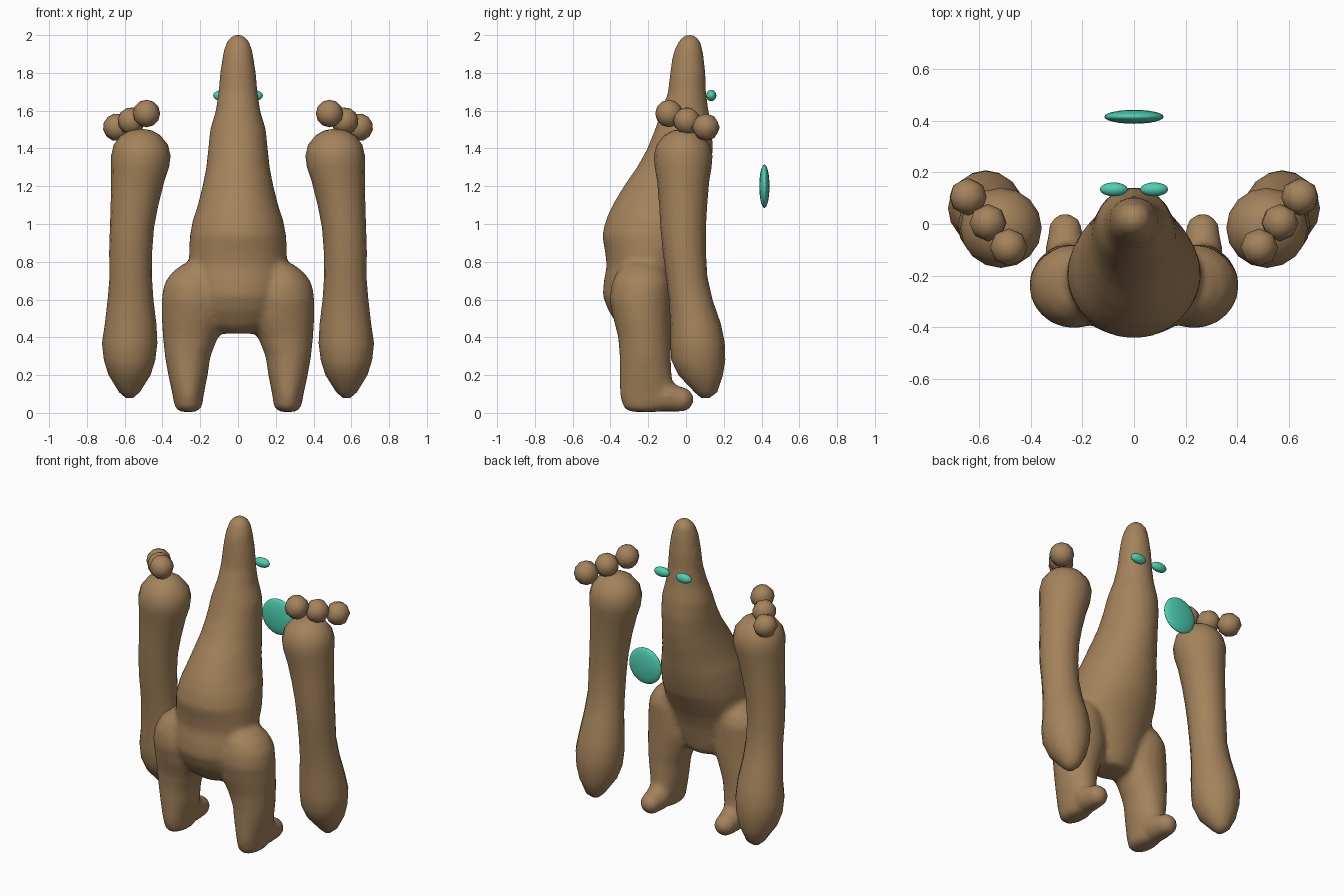
import bpy, bmesh, math
from mathutils import Matrix


def material(name, colour):
    m = bpy.data.materials.new(name)
    m.diffuse_color = (*colour, 1)
    return m


BROWN = material("warm brown", (0.37, 0.225, 0.105))
TEAL = material("teal", (0.075, 0.62, 0.44))


def finish(name, bm, mat):
    bmesh.ops.recalc_face_normals(bm, faces=bm.faces)
    for f in bm.faces:
        f.smooth = True
    me = bpy.data.meshes.new(name)
    bm.to_mesh(me)
    bm.free()
    me.materials.append(mat)
    ob = bpy.data.objects.new(name, me)
    bpy.context.collection.objects.link(ob)
    return ob


def loft(bm, rings, n):
    """Skin level ellipses given as (z, x min, x max, y min, y max)."""
    loops = []
    for z, x0, x1, y0, y1 in rings:
        cx, cy, rx, ry = (x0 + x1) / 2, (y0 + y1) / 2, (x1 - x0) / 2, (y1 - y0) / 2
        loops.append([bm.verts.new((cx + rx * math.cos(i * math.tau / n),
                                    cy + ry * math.sin(i * math.tau / n), z)) for i in range(n)])
    for a, b in zip(loops, loops[1:]):
        for i in range(n):
            j = (i + 1) % n
            bm.faces.new((a[i], a[j], b[j], b[i]))
    bm.faces.new(loops[0][::-1])
    bm.faces.new(loops[-1])


def ball(bm, loc, size, u=16, v=10, turn=None):
    mat = Matrix.Translation(loc) @ Matrix.Diagonal((*size, 1))
    if turn is not None:
        mat = mat @ turn
    bmesh.ops.create_uvsphere(bm, u_segments=u, v_segments=v, radius=1, matrix=mat)


# Torso tapering up into the head: z, half width, front y, back y
bm = bmesh.new()
torso = [(0.42, .10, -.31, -.13), (0.46, .17, -.36, -.11), (0.54, .22, -.41, -.09),
         (0.62, .24, -.442, -.07), (0.70, .25, -.435, -.04), (0.78, .257, -.42, 0),
         (0.86, .26, -.43, .04), (0.94, .255, -.445, .065), (1.02, .24, -.425, .085),
         (1.10, .213, -.39, .10), (1.20, .188, -.33, .12), (1.30, .168, -.26, .135),
         (1.40, .158, -.205, .143), (1.50, .148, -.165, .138), (1.60, .118, -.13, .12),
         (1.70, .104, -.095, .106), (1.80, .095, -.085, .104), (1.90, .08, -.07, .092),
         (1.96, .064, -.045, .08), (1.99, .043, -.022, .06), (2.003, .015, .003, .035)]
loft(bm, [(z, -w, w, y0, y1) for z, w, y0, y1 in torso], 32)

# Legs with thick thighs, and feet pointing backward
leg = [(0.005, .22, .31, -.30, -.13), (0.03, .19, .335, -.335, -.09), (0.10, .18, .348, -.352, -.06),
       (0.20, .16, .37, -.352, -.075), (0.30, .145, .388, -.352, -.08), (0.40, .105, .398, -.36, -.08),
       (0.50, .06, .405, -.385, -.08), (0.60, .06, .405, -.405, -.08), (0.68, .08, .393, -.395, -.08),
       (0.74, .10, .355, -.37, -.10), (0.79, .13, .29, -.33, -.14)]
for s in (-1, 1):
    loft(bm, [(z, s * a, s * b, c, d) for z, a, b, c, d in leg], 24)
    for y, r in ((-.10, .08), (-.06, .072), (-.025, .067)):
        ball(bm, (s * .265, y, r + .004), (r, r, r))
body = finish("body_and_legs", bm, BROWN)
re = body.modifiers.new("merge", 'REMESH')
re.mode = 'VOXEL'
re.voxel_size = 0.018
re.use_smooth_shade = True
sm = body.modifiers.new("soften", 'SMOOTH')
sm.factor = 0.5
sm.iterations = 6

# Arms: detached limbs with a round upper end and swollen lower end
arm = [(0.08, .555, .595, .08, .125), (0.11, .52, .63, .045, .165), (0.20, .463, .685, -.04, .195),
       (0.28, .438, .71, -.078, .208), (0.37, .427, .72, -.083, .205), (0.47, .432, .705, -.083, .185),
       (0.60, .448, .69, -.09, .14), (0.72, .456, .68, -.105, .113), (0.85, .455, .682, -.122, .105),
       (0.98, .445, .678, -.135, .105), (1.10, .422, .674, -.142, .112), (1.22, .392, .672, -.152, .122),
       (1.30, .365, .672, -.165, .135), (1.36, .357, .672, -.17, .14), (1.42, .371, .658, -.155, .125),
       (1.47, .412, .62, -.115, .085), (1.495, .455, .575, -.07, .045), (1.502, .495, .535, -.03, .005)]
fingers = [(.485, -.09, 1.585), (.565, .005, 1.545), (.642, .105, 1.512)]
for s, side in ((-1, "left"), (1, "right")):
    bm = bmesh.new()
    loft(bm, [(z, s * a, s * b, c, d) for z, a, b, c, d in arm], 16)
    finish(side + "_arm", bm, BROWN)
    # Row of knobs over the top of the arm
    bm = bmesh.new()
    for k, (x, y, z) in enumerate(fingers):
        ball(bm, (s * x, y, z), (.073, .073, .073), 8, 6, Matrix.Rotation(s * k * .35, 4, 'Y'))
    finish(side + "_knuckles", bm, BROWN)
    # Eye
    bm = bmesh.new()
    ball(bm, (s * .078, .134, 1.68), (.054, .027, .03))
    finish(side + "_eye", bm, TEAL)

# Floating chest disc
bm = bmesh.new()
ball(bm, (0, .415, 1.2), (.115, .027, .115), 24, 14)
finish("chest_disc", bm, TEAL)
